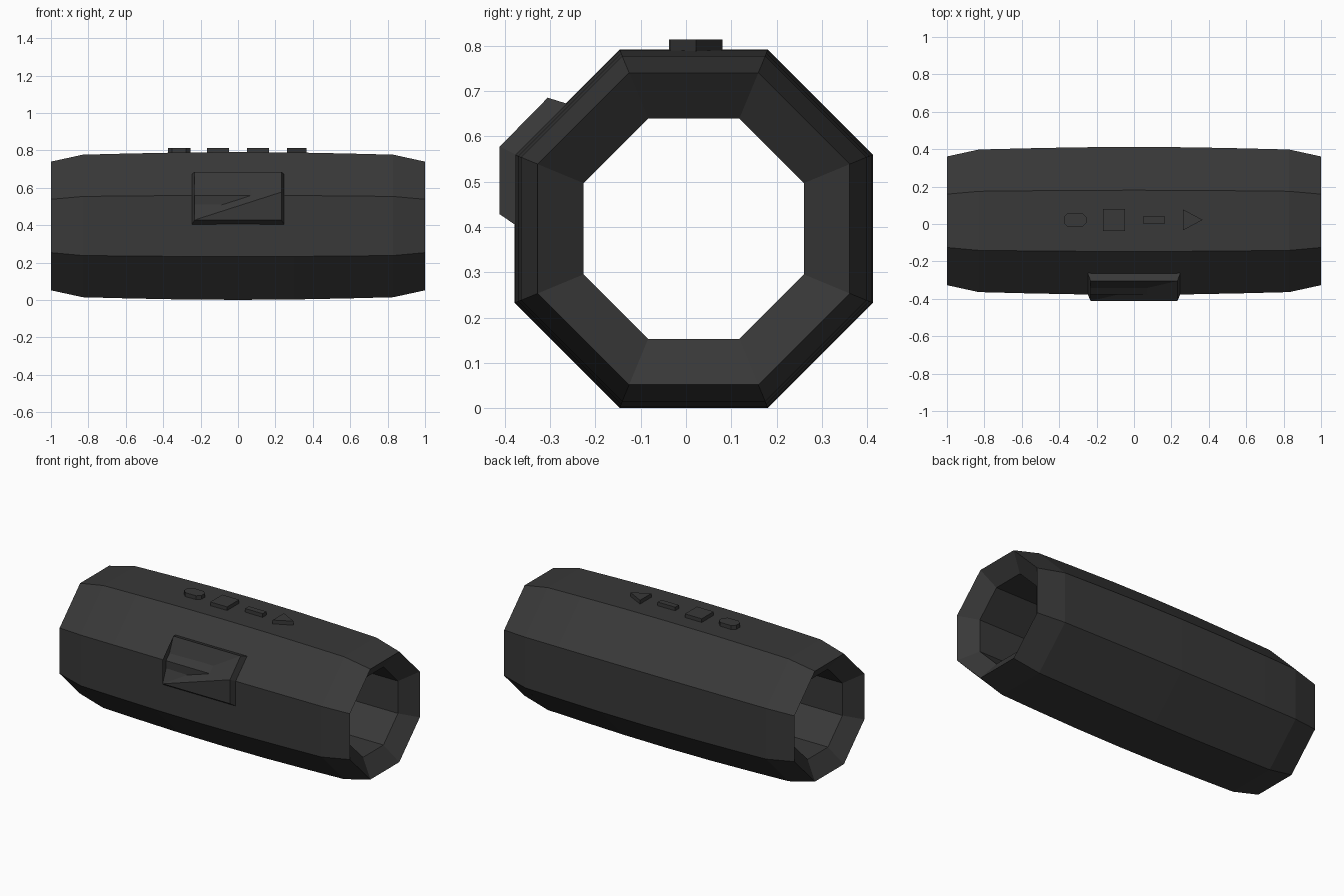
import bpy, bmesh
from math import cos, sin, pi

cube = bpy.data.objects.get("Cube")
if cube:
    bpy.data.objects.remove(cube, do_unlink=True)

CY, CZ = 0.017, 0.396      # axis of the tube

charcoal = bpy.data.materials.new("charcoal plastic")
charcoal.use_nodes = True
COLOUR = (0.04, 0.04, 0.04, 1)
charcoal.diffuse_color = COLOUR
charcoal.node_tree.nodes["Principled BSDF"].inputs["Base Color"].default_value = COLOUR


def finish(name, bm):
    bmesh.ops.recalc_face_normals(bm, faces=bm.faces)
    mesh = bpy.data.meshes.new(name)
    bm.to_mesh(mesh)
    bm.free()
    mesh.materials.append(charcoal)
    ob = bpy.data.objects.new(name, mesh)
    bpy.context.collection.objects.link(ob)
    return ob


def loft(bm, rings, closed=False):
    """Bridge successive rings of points; cap the ends unless the loft is closed."""
    loops = [[bm.verts.new(p) for p in ring] for ring in rings]
    pairs = list(zip(loops, loops[1:]))
    if closed:
        pairs.append((loops[-1], loops[0]))
    for a, b in pairs:
        for i in range(len(a)):
            j = (i + 1) % len(a)
            bm.faces.new((a[i], a[j], b[j], b[i]))
    if not closed:
        bm.faces.new(loops[0])
        bm.faces.new(loops[-1])


def octagon(x, apothem):
    r = apothem / cos(pi / 8)
    angles = [pi / 8 + k * pi / 4 for k in range(8)]
    return [(x, CY + r * cos(a), CZ + r * sin(a)) for a in angles]


# Barrel: slightly bowed outside, chamfered ends, funnel mouths, straight bore
half = [(0.92, 0.243), (1.0, 0.344), (0.83, 0.381), (0.6, 0.387), (0.3, 0.393)]
profile = half + [(0, 0.395)] + [(-x, a) for x, a in reversed(half)]
bm = bmesh.new()
loft(bm, [octagon(x, a) for x, a in profile], closed=True)
finish("barrel", bm)

# Clip: wraps the front edge, flaring towards its base
base = [(-0.377, 0.405), (-0.377, 0.56), (-0.263, 0.672)]
face = [(-0.411, 0.428), (-0.411, 0.577), (-0.305, 0.685)]
sunk = [(y + 0.03, z - 0.01) for y, z in base]


def clip_ring(points, w):
    return [(-w, y, z) for y, z in points] + [(w, y, z) for y, z in reversed(points)]


bm = bmesh.new()
loft(bm, [clip_ring(sunk, 0.247), clip_ring(base, 0.247), clip_ring(face, 0.232)])
# split the bent caps along the crease
bmesh.ops.connect_verts_concave(bm, faces=[f for f in bm.faces if len(f.verts) == 6])
for f in [f for f in bm.faces if len(f.verts) == 6]:
    v = list(f.verts)
    left = next(p for p in v if p.co.x < 0 and abs(p.co.z - sorted(q.co.z for q in v)[2]) < 1e-5)
    right = next(p for p in v if p.co.x > 0 and abs(p.co.z - left.co.z) < 1e-5)
    bmesh.utils.face_split(f, left, right)
finish("front_clip", bm)


# Control buttons along the top
def button(name, outline):
    bm = bmesh.new()
    loft(bm, [[(x, y, z) for x, y in outline] for z in (0.77, 0.813)])
    finish(name, bm)


def box(cx, hx, hy, cut=0):
    cy = 0.022
    if not cut:
        return [(cx + sx * hx, cy + sy * hy) for sx, sy in ((-1, -1), (1, -1), (1, 1), (-1, 1))]
    pts = []
    for sx, sy in ((-1, -1), (1, -1), (1, 1), (-1, 1)):
        corner = [(cx + sx * hx, cy + sy * (hy - cut)), (cx + sx * (hx - cut), cy + sy * hy)]
        pts += corner if sx * sy > 0 else corner[::-1]
    return pts


button("round_button", box(-0.315, 0.06, 0.038, 0.022))
button("square_button", box(-0.107, 0.058, 0.059))
button("bar_button", box(0.107, 0.06, 0.018))
button("triangle_button", [(0.262, -0.034), (0.367, 0.022), (0.262, 0.078)])
